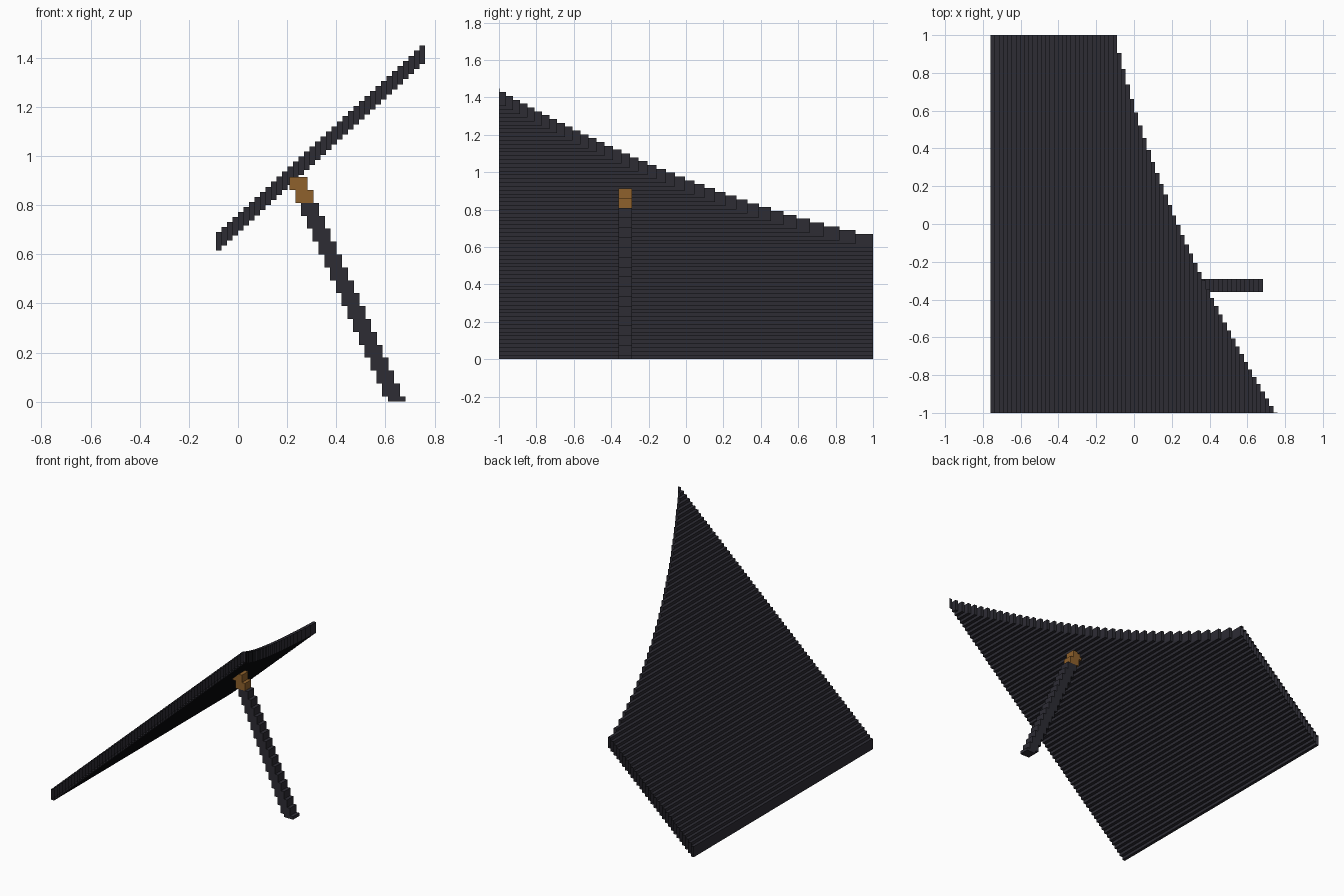
import bpy
import bmesh
import math

cube = bpy.data.objects.get("Cube")
if cube:
    bpy.data.objects.remove(cube, do_unlink=True)


def make_material(name, rgb):
    mat = bpy.data.materials.new(name)
    mat.use_nodes = True
    mat.diffuse_color = (*rgb, 1)
    mat.node_tree.nodes["Principled BSDF"].inputs["Base Color"].default_value = (*rgb, 1)
    return mat


charcoal = make_material("charcoal", (0.026, 0.025, 0.034))
brown = make_material("warm brown", (0.275, 0.12, 0.025))


def add_box(bm, low, high, open_ends=False):
    """Axis-aligned box; open_ends leaves off caps on the outer front and back."""
    corners = [bm.verts.new((x, y, z)) for x in (low[0], high[0])
               for y in (low[1], high[1]) for z in (low[2], high[2])]
    sides = [(0, 1, 3, 2), (4, 6, 7, 5), (0, 4, 5, 1),
             (2, 3, 7, 6), (0, 2, 6, 4), (1, 5, 7, 3)]
    for side in sides:
        verts = [corners[i] for i in side]
        if open_ends and all(abs(abs(v.co.y) - 1) < 1e-5 and v.co.y == verts[0].co.y for v in verts):
            continue
        bm.faces.new(verts)


def finish(bm, name, mat):
    mesh = bpy.data.meshes.new(name)
    bm.to_mesh(mesh)
    bm.free()
    mesh.materials.append(mat)
    obj = bpy.data.objects.new(name, mesh)
    bpy.context.collection.objects.link(obj)


# Sloping panel made of long stepped slats, its back edge cut along a curve
SLATS = 68
PITCH = 1.52 / SLATS
RISE = 0.0205
THICK = 0.075
START, BEND, END = (-0.09, 1.0), (0.13, 0.05), (0.76, -1.0)


def back_edge(x):
    """Depth of the curved edge at x, from a quadratic curve."""
    if x <= START[0] + 0.001:
        return 1.0
    a = START[0] - 2 * BEND[0] + END[0]
    b = 2 * (BEND[0] - START[0])
    t = (-b + math.sqrt(b * b - 4 * a * (START[0] - x))) / (2 * a)
    return (1 - t) ** 2 * START[1] + 2 * t * (1 - t) * BEND[1] + t * t * END[1]


bm = bmesh.new()
for i in range(SLATS):
    left = -0.76 + i * PITCH
    depth = max(back_edge(left + PITCH), -0.998)
    add_box(bm, (left, -1, i * RISE), (left + PITCH, depth, i * RISE + THICK), True)
finish(bm, "sloping_panel", charcoal)

# Stepped support leg with a brown joint at its top
STEPS = 18
JOINT_STEPS = 2
DROP = 0.0525
joint, leg = bmesh.new(), bmesh.new()
for j in range(STEPS):
    left = 0.21 + j * 0.0235
    top = 0.914 - j * DROP
    add_box(joint if j < JOINT_STEPS else leg,
            (left, -0.36, max(top - DROP, 0)), (left + 0.073, -0.29, top))
finish(joint, "leg_joint", brown)
finish(leg, "support_leg", charcoal)
